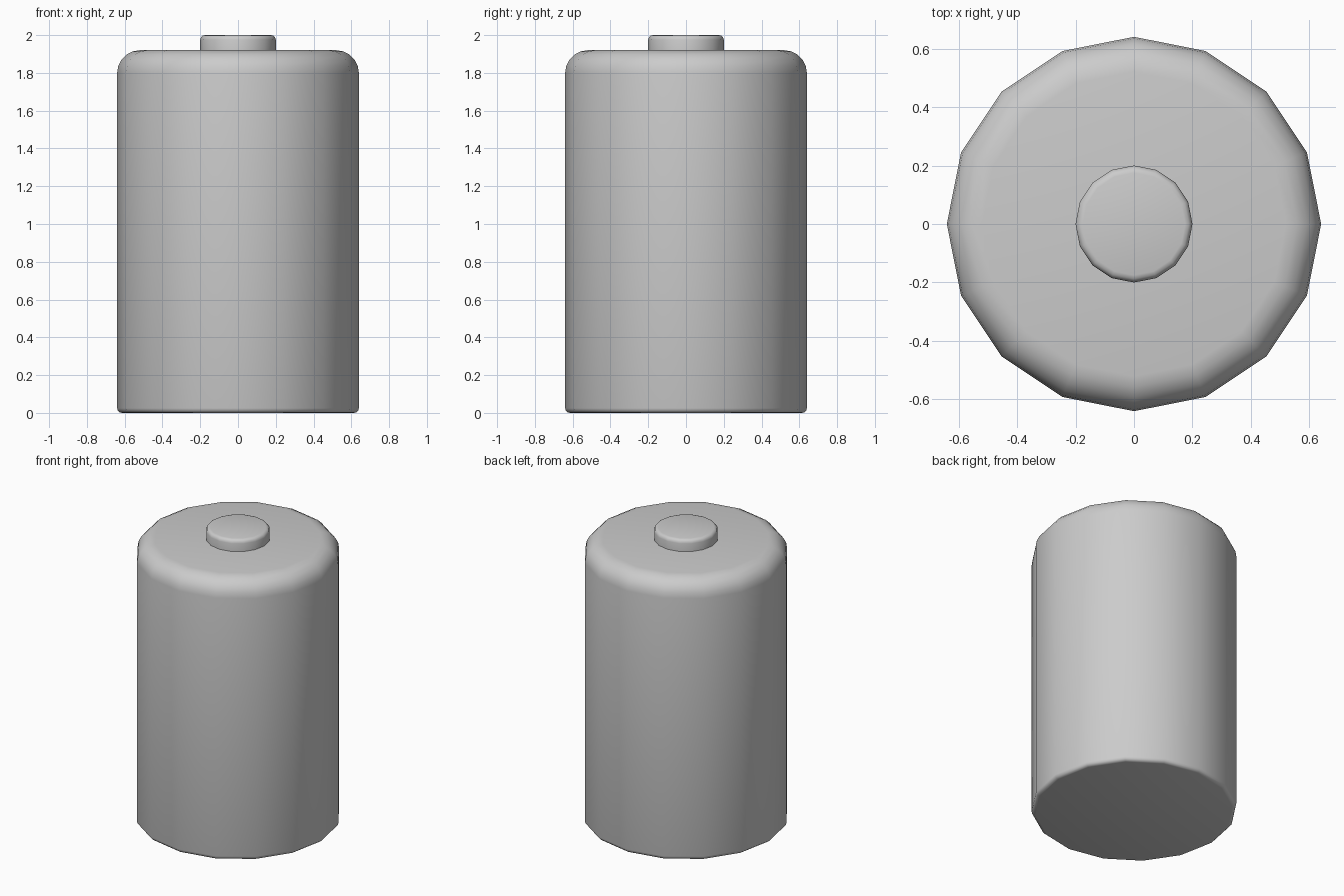
import bpy, bmesh, math

if "Cube" in bpy.data.objects:
    bpy.data.objects.remove(bpy.data.objects["Cube"])

SIDES = 16


def lathe(name, profile):
    """Spin an (r, z) profile around z and cap both ends."""
    bm = bmesh.new()
    rings = []
    for r, z in profile:
        rings.append([bm.verts.new((r * math.cos(2 * math.pi * i / SIDES),
                                    r * math.sin(2 * math.pi * i / SIDES), z))
                      for i in range(SIDES)])
    for a, b in zip(rings, rings[1:]):
        for i in range(SIDES):
            j = (i + 1) % SIDES
            bm.faces.new((a[i], a[j], b[j], b[i]))
    bm.faces.new(rings[0][::-1])
    bm.faces.new(rings[-1])
    mesh = bpy.data.meshes.new(name)
    bm.to_mesh(mesh)
    bm.free()
    obj = bpy.data.objects.new(name, mesh)
    bpy.context.collection.objects.link(obj)
    bpy.ops.object.select_all(action='DESELECT')
    obj.select_set(True)
    bpy.context.view_layer.objects.active = obj
    bpy.ops.object.shade_smooth_by_angle(angle=math.radians(40))
    return obj


def corner(r, z, size, start, end, steps):
    """Quarter-round profile points about centre (r, z)."""
    return [(r + size * math.cos(math.radians(start + (end - start) * k / steps)),
             z + size * math.sin(math.radians(start + (end - start) * k / steps)))
            for k in range(steps + 1)]


# Battery casing: tight bottom edge, broad rounded shoulder
lathe("casing", corner(0.615, 0.025, 0.025, -90, 0, 3)
      + corner(0.52, 1.80, 0.12, 0, 90, 5))

# Raised contact button on top
lathe("contact_button", [(0.20, 1.91)] + corner(0.175, 1.975, 0.025, 0, 90, 3))
